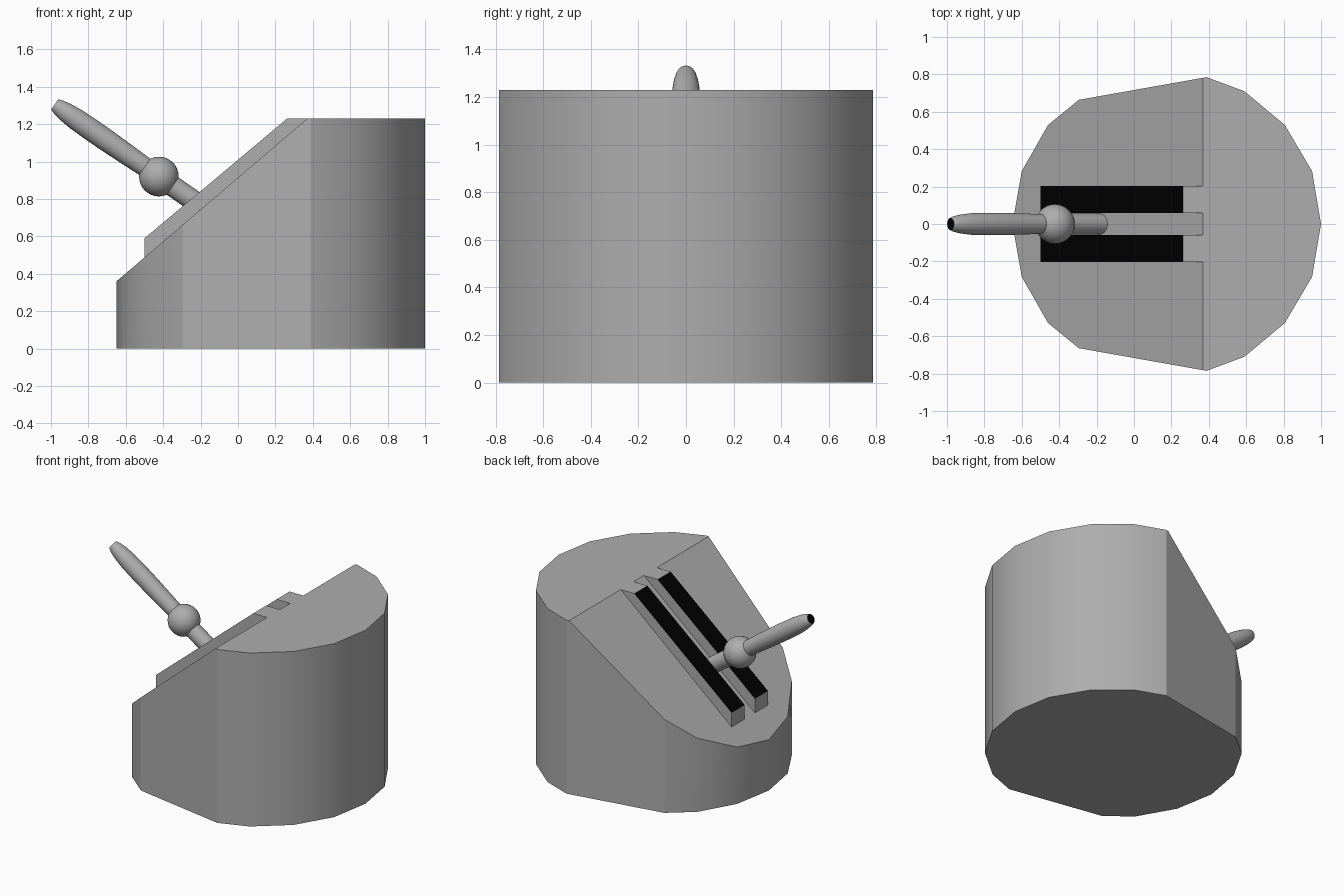
import bpy, bmesh, math
from mathutils import Vector, Matrix

if "Cube" in bpy.data.objects:
    bpy.data.objects.remove(bpy.data.objects["Cube"])

black = bpy.data.materials.new("black")
black.diffuse_color = (0.0, 0.0, 0.0, 1)
black.use_nodes = True
black.node_tree.nodes["Principled BSDF"].inputs["Base Color"].default_value = black.diffuse_color
grey = bpy.data.materials.new("grey")
grey.diffuse_color = (0.42, 0.42, 0.42, 1)
grey.use_nodes = True
grey.node_tree.nodes["Principled BSDF"].inputs["Base Color"].default_value = grey.diffuse_color


def finish(bm, name, smooth=None):
    bmesh.ops.recalc_face_normals(bm, faces=bm.faces)
    me = bpy.data.meshes.new(name)
    bm.to_mesh(me)
    bm.free()
    me.materials.append(grey)
    me.materials.append(black)
    ob = bpy.data.objects.new(name, me)
    bpy.context.collection.objects.link(ob)
    if smooth:
        bpy.ops.object.select_all(action='DESELECT')
        ob.select_set(True)
        bpy.context.view_layer.objects.active = ob
        bpy.ops.object.shade_smooth_by_angle(angle=math.radians(smooth))
    return ob


def prism(bm, points, offset):
    face = bm.faces.new([bm.verts.new(p) for p in points])
    ext = bmesh.ops.extrude_face_region(bm, geom=[face], use_keep_orig=True)
    bmesh.ops.translate(bm, vec=offset,
                        verts=[v for v in ext["geom"] if isinstance(v, bmesh.types.BMVert)])


# Housing: rounded block with a sloped front cut
TOP = 1.23
half = [(1, 0), (0.952, 0.283), (0.806, 0.53), (0.59, 0.71), (0.388, 0.785),
        (-0.295, 0.664), (-0.46, 0.529), (-0.6, 0.283), (-0.65, 0)]
outline = half + [(x, -y) for x, y in half[-2:0:-1]]
bm = bmesh.new()
prism(bm, [(x, y, 0) for x, y in outline], (0, 0, TOP))
bmesh.ops.bisect_plane(bm, geom=bm.verts[:] + bm.edges[:] + bm.faces[:],
                       plane_co=(-0.65, 0, 0.36), plane_no=(-0.87, 0, 1.02),
                       clear_outer=True)
bmesh.ops.holes_fill(bm, edges=[e for e in bm.edges if e.is_boundary], sides=0)
finish(bm, "housing", 26)

# Raised rails on the slope, with black running surfaces
rail = [(-0.5, 0.488), (-0.5, 0.59), (0.262, TOP), (0.37, TOP)]
for name, y in (("rail_left", -0.203), ("rail_right", 0.058)):
    bm = bmesh.new()
    prism(bm, [(x, y, z) for x, z in rail], (0, 0.145, 0))
    bmesh.ops.recalc_face_normals(bm, faces=bm.faces)
    for f in bm.faces:
        if f.normal.z > 0.3 and f.normal.x < -0.3:
            f.material_index = 1
    under = [f for f in bm.faces if f.normal.z < -0.3]
    bmesh.ops.delete(bm, geom=under, context='FACES_ONLY')
    finish(bm, name)

# Lever: turned parts along a tilted axis through the ball
BALL = Vector((-0.423, 0, 0.92))
AXIS = Vector((-0.822, 0, 0.569))
PLACE = Matrix.Translation(BALL) @ AXIS.to_track_quat('Z', 'Y').to_matrix().to_4x4()


def turned(name, profile, black_tip=False, sides=32):
    bm = bmesh.new()
    rings = [[bm.verts.new((r * math.cos(a), r * math.sin(a), t))
              for a in (2 * math.pi * i / sides for i in range(sides))] for t, r in profile]
    for a, b in zip(rings, rings[1:]):
        for i in range(sides):
            j = (i + 1) % sides
            bm.faces.new((a[i], a[j], b[j], b[i]))
    bm.faces.new(rings[0])
    tip = bm.faces.new(rings[-1])
    tip.material_index = int(black_tip)
    bm.transform(PLACE)
    finish(bm, name, 40)


turned("lever_shaft", [(-0.36, 0.056), (-0.05, 0.056)])
turned("lever_handle", [(0.07, 0.052), (0.2, 0.056), (0.32, 0.059), (0.42, 0.06), (0.54, 0.058),
                        (0.61, 0.051), (0.65, 0.043), (0.668, 0.037), (0.678, 0.032)], True)

bm = bmesh.new()
bmesh.ops.create_uvsphere(bm, u_segments=32, v_segments=16, radius=0.106)
bm.transform(PLACE)
finish(bm, "lever_ball", 40)
